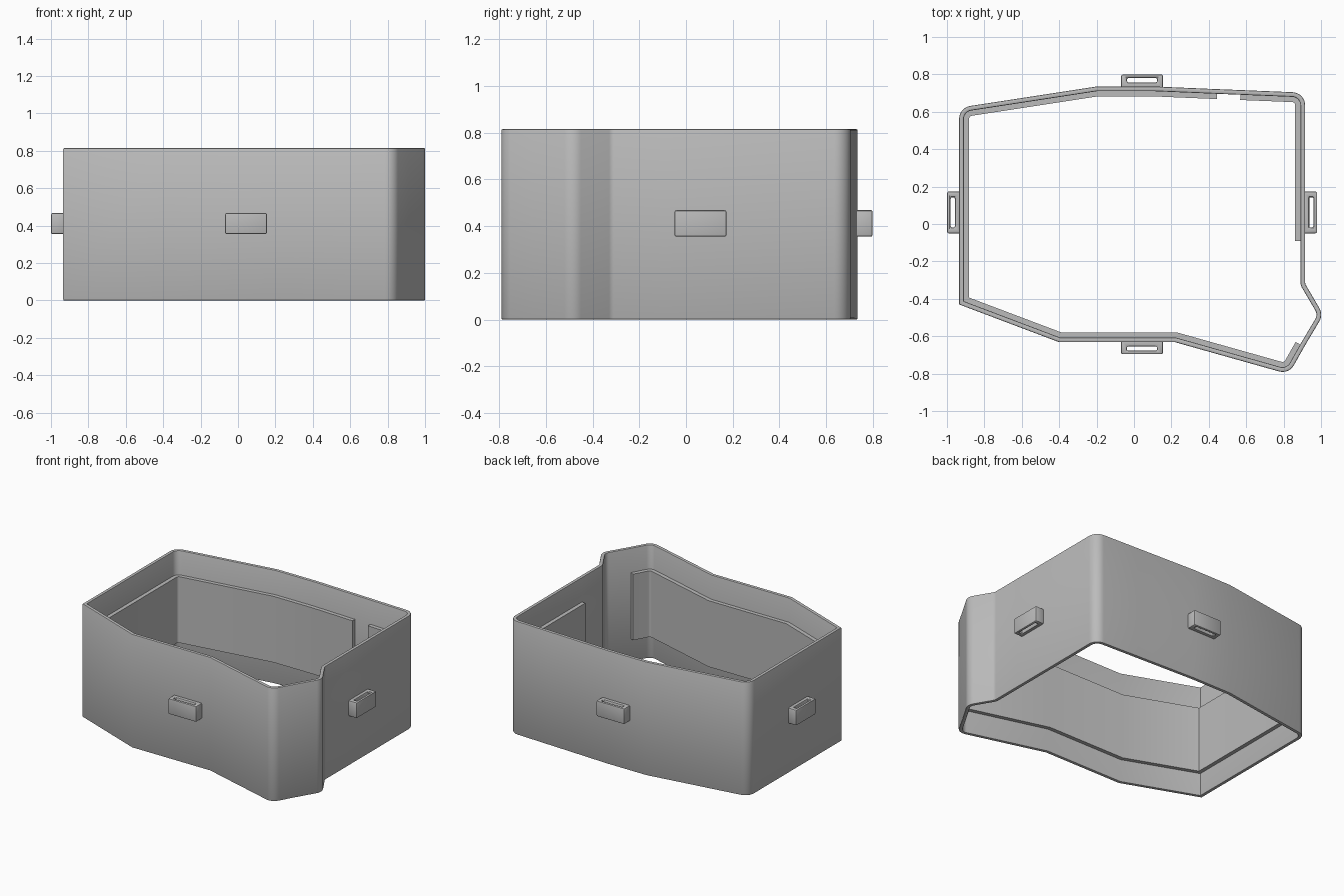
import bpy, bmesh, math
from mathutils import Vector, Matrix

if "Cube" in bpy.data.objects:
    bpy.data.objects.remove(bpy.data.objects["Cube"])

HEIGHT = 0.815
WALL = 0.025
LINER = 0.053
LINER_Z = (0.165, 0.64)

grey = bpy.data.materials.new("plain grey")
grey.use_nodes = True
grey.diffuse_color = (0.5, 0.5, 0.5, 1)
grey.node_tree.nodes["Principled BSDF"].inputs["Base Color"].default_value = (0.5, 0.5, 0.5, 1)


def fillet(corners):
    """Round each (x, y, radius) corner; returns one point list per corner."""
    groups = []
    n = len(corners)
    for i, (x, y, r) in enumerate(corners):
        p = Vector((x, y))
        if r == 0:
            groups.append([p])
            continue
        a = (Vector(corners[i - 1][:2]) - p).normalized()
        b = (Vector(corners[(i + 1) % n][:2]) - p).normalized()
        half = a.angle(b) / 2
        centre = p + (a + b).normalized() * (r / math.sin(half))
        start = p + a * (r / math.tan(half)) - centre
        end = p + b * (r / math.tan(half)) - centre
        sweep = start.angle_signed(end)
        steps = 8
        arc = []
        for k in range(steps + 1):
            t = -sweep * k / steps
            arc.append(centre + Matrix.Rotation(t, 2) @ start)
        groups.append(arc)
    return groups


def inset(points, d):
    """Move a counter-clockwise outline inward by d."""
    result = []
    for i, p in enumerate(points):
        e1 = (p - points[i - 1]).normalized()
        e2 = (points[(i + 1) % len(points)] - p).normalized()
        n1, n2 = Vector((-e1.y, e1.x)), Vector((-e2.y, e2.x))
        result.append(p + (n1 + n2) * d / (1 + n1.dot(n2)))
    return result


def band(name, outer, inner, z0, z1, closed=True, bevel=0.0):
    """Upright band between two matching outlines."""
    bm = bmesh.new()
    rings = []
    for o, i in zip(outer, inner):
        rings.append([bm.verts.new((p.x, p.y, z)) for p, z in
                      ((o, z0), (o, z1), (i, z1), (i, z0))])
    count = len(rings)
    for k in range(count if closed else count - 1):
        a, b = rings[k], rings[(k + 1) % count]
        for j in range(4):
            m = (j + 1) % 4
            bm.faces.new((a[j], b[j], b[m], a[m]))
    if not closed:
        bm.faces.new(rings[0])
        bm.faces.new(rings[-1][::-1])
    bmesh.ops.recalc_face_normals(bm, faces=bm.faces)
    mesh = bpy.data.meshes.new(name)
    bm.to_mesh(mesh)
    bm.free()
    mesh.materials.append(grey)
    obj = bpy.data.objects.new(name, mesh)
    bpy.context.collection.objects.link(obj)
    bpy.ops.object.select_all(action='DESELECT')
    obj.select_set(True)
    bpy.context.view_layer.objects.active = obj
    if bevel:
        mod = obj.modifiers.new("soft_edges", 'BEVEL')
        mod.width = bevel
        mod.segments = 2
        mod.limit_method = 'ANGLE'
        mod.angle_limit = math.radians(80)
        bpy.ops.object.modifier_apply(modifier=mod.name)
    bpy.ops.object.shade_smooth_by_angle(angle=math.radians(30))
    return obj


# Outline corners, counter-clockwise; the zero-radius points on straight runs end the liners
corners = [
    (-0.935, -0.43, 0), (-0.4, -0.632, 0), (0.22, -0.632, 0),
    (0.828, -0.803, 0.07), (0.91, -0.657, 0), (1.012, -0.485, 0.07),
    (0.915, -0.32, 0.04), (0.915, -0.09, 0), (0.915, 0.702, 0.07),
    (0.57, 0.716, 0), (0.445, 0.721, 0), (0.11, 0.735, 0),
    (-0.2, 0.735, 0), (-0.935, 0.622, 0.07),
]
groups = fillet(corners)
outline = [p for g in groups for p in g]

# Outer wall
band("outer_wall", outline, inset(outline, WALL), 0, HEIGHT, bevel=0.006)

# Inner liners, partly sunk into the wall
liner_out, liner_in = inset(outline, WALL - 0.006), inset(outline, LINER)
starts = [sum(len(g) for g in groups[:i]) for i in range(len(groups))]


def liner(name, first, last):
    total = len(outline)
    length = (starts[last] - starts[first]) % total
    picks = [(starts[first] + k) % total for k in range(length + 1)]
    band(name, [liner_out[k] for k in picks], [liner_in[k] for k in picks],
         *LINER_Z, closed=False)


liner("right_liner", 7, 9)
liner("main_liner", 10, 4)


# Strap loops on the four sides
def rect(x0, x1, y0, y1):
    return [Vector(p) for p in ((x0, y0), (x1, y0), (x1, y1), (x0, y1))]


def strap_loop(name, position, turn):
    obj = band(name, rect(-0.112, 0.112, -0.064, 0.012),
               rect(-0.081, 0.081, -0.045, -0.022), 0.355, 0.468, bevel=0.009)
    obj.data.transform(Matrix.Translation((*position, 0))
                       @ Matrix.Rotation(math.radians(turn), 4, 'Z'))


strap_loop("front_loop", (0.043, -0.632), 0)
strap_loop("left_loop", (0.915, 0.062), 90)
strap_loop("back_loop", (0.043, 0.735), 180)
strap_loop("right_loop", (-0.935, 0.062), 270)
